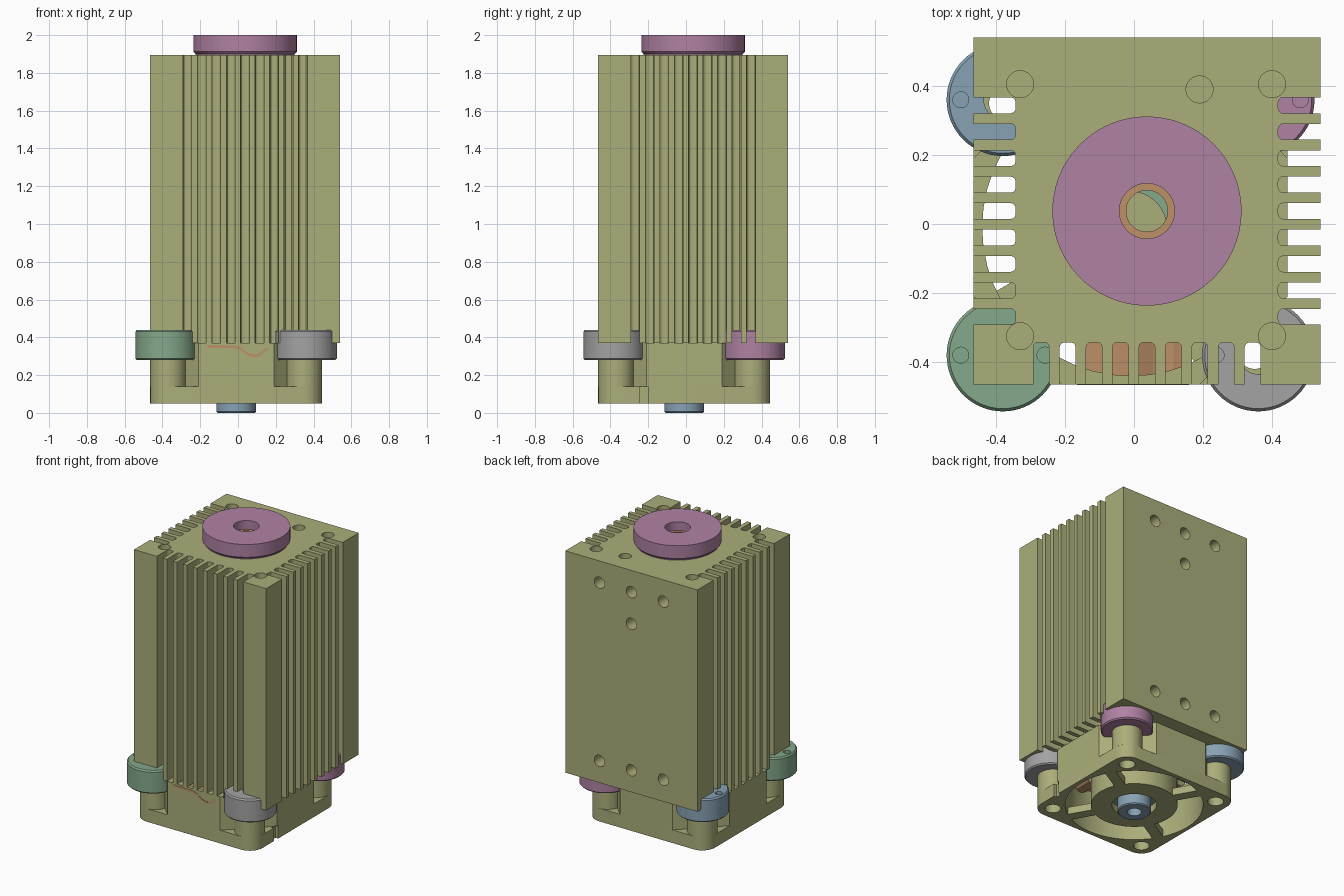
import bpy, bmesh, math
from mathutils import Matrix, Vector

old = bpy.data.objects.get("Cube")
if old:
    bpy.data.objects.remove(old, do_unlink=True)


def material(name, r, g, b):
    m = bpy.data.materials.new(name)
    m.use_nodes = True
    m.diffuse_color = (r, g, b, 1)
    m.node_tree.nodes["Principled BSDF"].inputs["Base Color"].default_value = (r, g, b, 1)
    return m


KHAKI = material("khaki", .41, .42, .195)
PINK = material("mauve pink", .434, .223, .366)
GREEN = material("sage green", .235, .392, .258)
BLUE = material("steel blue", .242, .361, .456)
GREY = material("mid grey", .366, .366, .366)
COPPER = material("copper", .515, .283, .141)


def finish(name, bm, mat):
    bmesh.ops.recalc_face_normals(bm, faces=bm.faces)
    me = bpy.data.meshes.new(name)
    bm.to_mesh(me)
    bm.free()
    ob = bpy.data.objects.new(name, me)
    bpy.context.collection.objects.link(ob)
    me.materials.append(mat)
    return ob


def select(ob):
    bpy.ops.object.select_all(action='DESELECT')
    ob.select_set(True)
    bpy.context.view_layer.objects.active = ob


def smooth(ob):
    select(ob)
    bpy.ops.object.shade_smooth_by_angle(angle=math.radians(30))
    return ob


def prism(name, pts, z0, z1, mat):
    bm = bmesh.new()
    face = bm.faces.new([bm.verts.new((x, y, z0)) for x, y in pts])
    ext = bmesh.ops.extrude_face_region(bm, geom=[face])["geom"]
    bmesh.ops.translate(bm, vec=(0, 0, z1 - z0),
                        verts=[v for v in ext if isinstance(v, bmesh.types.BMVert)])
    return finish(name, bm, mat)


def box(name, lo, hi, mat):
    return prism(name, [(lo[0], lo[1]), (hi[0], lo[1]), (hi[0], hi[1]), (lo[0], hi[1])],
                 lo[2], hi[2], mat)


def lathe(name, profile, x, y, mat, n=64):
    """Revolve a closed (radius, z) loop around a vertical axis."""
    bm = bmesh.new()
    rings = []
    for i in range(n):
        a = math.tau * i / n
        rings.append([bm.verts.new((x + r * math.cos(a), y + r * math.sin(a), z))
                      for r, z in profile])
    k = len(profile)
    for i in range(n):
        p, q = rings[i], rings[(i + 1) % n]
        for j in range(k):
            bm.faces.new((p[j], p[(j + 1) % k], q[(j + 1) % k], q[j]))
    return smooth(finish(name, bm, mat))


def cylinders(name, specs, mat):
    """Solid cylinders, each given as start, end and radius."""
    bm = bmesh.new()
    for a, b, r in specs:
        a, b = Vector(a), Vector(b)
        d = b - a
        rot = d.to_track_quat('Z', 'Y').to_matrix().to_4x4()
        bmesh.ops.create_cone(bm, cap_ends=True, segments=48, radius1=r, radius2=r,
                              depth=d.length, matrix=Matrix.Translation((a + b) / 2) @ rot)
    return finish(name, bm, mat)


def cut(ob, cutter):
    cutter.hide_render = True
    mod = ob.modifiers.new("cut", 'BOOLEAN')
    mod.operation, mod.solver, mod.object = 'DIFFERENCE', 'EXACT', cutter
    select(ob)
    bpy.ops.object.modifier_apply(modifier=mod.name)
    bpy.data.objects.remove(cutter, do_unlink=True)
    return smooth(ob)


# Finned heatsink body: plain back, nine slots on each other side
C, H = .0375, .5025
SLOT, PITCH, DEPTH, RND = .046, .0766, .122, .014


def slotted_side():
    """Outline of one side, running along +u with the outside at v = -H."""
    pts = [(-H, -H)]
    for i in range(-4, 5):
        a, b = i * PITCH - SLOT / 2, i * PITCH + SLOT / 2
        top = -H + DEPTH
        pts.append((a, -H))
        for k in range(4):
            t = math.pi / 2 * k / 3
            pts.append((a + RND - RND * math.cos(t), top - RND + RND * math.sin(t)))
        for k in range(4):
            t = math.pi / 2 * k / 3
            pts.append((b - RND + RND * math.sin(t), top - RND + RND * math.cos(t)))
        pts.append((b, -H))
    return pts


side = slotted_side()
outline = side + [(-v, u) for u, v in side] + [(H, H)] + [(v, -u) for u, v in side]
body = prism("heatsink_body", [(C + u, C + v) for u, v in outline], .37, 1.895, KHAKI)
TOP, BACK = 1.895, C + H
holes = [((x, y, TOP - .15), (x, y, TOP + .05), .039)
         for x, y in ((-.33, .405), (.4, .405), (-.33, -.325), (.4, -.325), (.19, .39))]
for x, z in [(C + dx, z) for z in (.52, 1.745) for dx in (-.243, 0, .243)] + [(C, 1.527)]:
    holes.append(((x, BACK - .1, z), (x, BACK + .05, z), .039))
holes.append(((C, C, .3), (C, C, 2.0), .062))
cut(body, cylinders("body_cutter", holes, KHAKI))

# Lens nozzle on top with its inner sleeve
lathe("lens_disc", [(.08, 1.89), (.262, 1.89), (.262, 1.9), (.274, 1.912), (.274, 2), (.08, 2)],
      C, C, PINK, 96)
lathe("lens_sleeve", [(.06, 1.8), (.0615, 1.8), (.0615, 1.896), (.081, 1.896), (.081, 1.94), (.06, 1.94)],
      C, C, COPPER)

# Fan housing: rounded flange, chamfered upper frame and corner posts
F, B, R = -.01, .455, .095
CORNERS = ((-1, -1), (1, -1), (1, 1), (-1, 1))


def bore():
    return ((F, F, 0), (F, F, .5), .43)


rounded = []
for k, (sx, sy) in enumerate(CORNERS):
    for i in range(9):
        a = math.pi + math.pi / 2 * (k + i / 8)
        rounded.append((F + sx * (B - R) + R * math.cos(a), F + sy * (B - R) + R * math.sin(a)))
flange = prism("fan_flange", rounded, .05, .14, KHAKI)
screws = [((F + sx * .36, F + sy * .36, 0), (F + sx * .36, F + sy * .36, .5), .05)
          for sx, sy in CORNERS]
cut(flange, cylinders("flange_cutter", [bore()] + screws, KHAKI))
cut(flange, box("cable_notch", (.425, -.245, 0), (.5, -.2, .2), KHAKI))

K = .2
frame = prism("fan_frame", [(F - K, F - B), (F + K, F - B), (F + B, F - K), (F + B, F + K),
                            (F + K, F + B), (F - K, F + B), (F - B, F + K), (F - B, F - K)],
              .14, .37, KHAKI)
cut(frame, cylinders("frame_cutter", [bore()], KHAKI))
for (sx, sy), nm in zip(CORNERS, ("front_right", "front_left", "back_left", "back_right")):
    px, py = F + sx * .36, F + sy * .36
    post = cylinders(nm + "_post", [((px, py, .14), (px, py, .285), R)], KHAKI)
    cut(post, cylinders("post_cutter", [bore(), ((px, py, 0), (px, py, .5), .05)], KHAKI))

# Corner rollers with two pin holes each
for (sx, sy), nm, mat in zip(CORNERS, ("front_right", "front_left", "back_left", "back_right"),
                             (GREEN, GREY, PINK, BLUE)):
    x, y = F + sx * .37, F + sy * .37
    roller = lathe(nm + "_roller", [(.055, .28), (.155, .28), (.163, .288), (.163, .43),
                                    (.155, .44), (.055, .44)], x, y, mat)
    cut(roller, cylinders("pin_cutter", [((x + d, y, .39), (x + d, y, .5), .023)
                                         for d in (-.122, .122)], mat))

# Fan motor hub, struts and shaft end
lathe("fan_hub", [(.14, .05), (.27, .05), (.27, .27), (.14, .27)], F, F, KHAKI)
lathe("rotor_plate", [(.1, .1), (.25, .1), (.25, .31), (.1, .31)], F, F, GREEN)
cylinders("rotor_cap", [((F, F, .08), (F, F, .315), .105)], KHAKI)
smooth(bpy.data.objects["rotor_cap"])
lathe("shaft_end", [(.045, 0), (.098, 0), (.105, .007), (.105, .09), (.045, .09)], F, F, BLUE)
for k in range(4):
    strut = box("hub_strut", (.25, -.035, .05), (.44, .035, .1), KHAKI)
    strut.matrix_world = Matrix.Translation((F, F, 0)) @ Matrix.Rotation(
        math.radians(30 + 90 * k), 4, 'Z')

# Wavy copper ribbon passing through the front of the housing
wave = [(-.165, .352), (-.02, .35), (.01, .342), (.05, .312), (.085, .302),
        (.115, .308), (.14, .33), (.16, .34)]
bm = bmesh.new()
grid = [[bm.verts.new((x, y, z + dz)) for y in (-.467, -.3) for dz in (-.007, .007)]
        for x, z in wave]
for p, q in zip(grid, grid[1:]):
    for a, b in ((0, 1), (1, 3), (3, 2), (2, 0)):
        bm.faces.new((p[a], p[b], q[b], q[a]))
for g in (grid[0], grid[-1]):
    bm.faces.new((g[0], g[1], g[3], g[2]))
smooth(finish("copper_ribbon", bm, COPPER))
